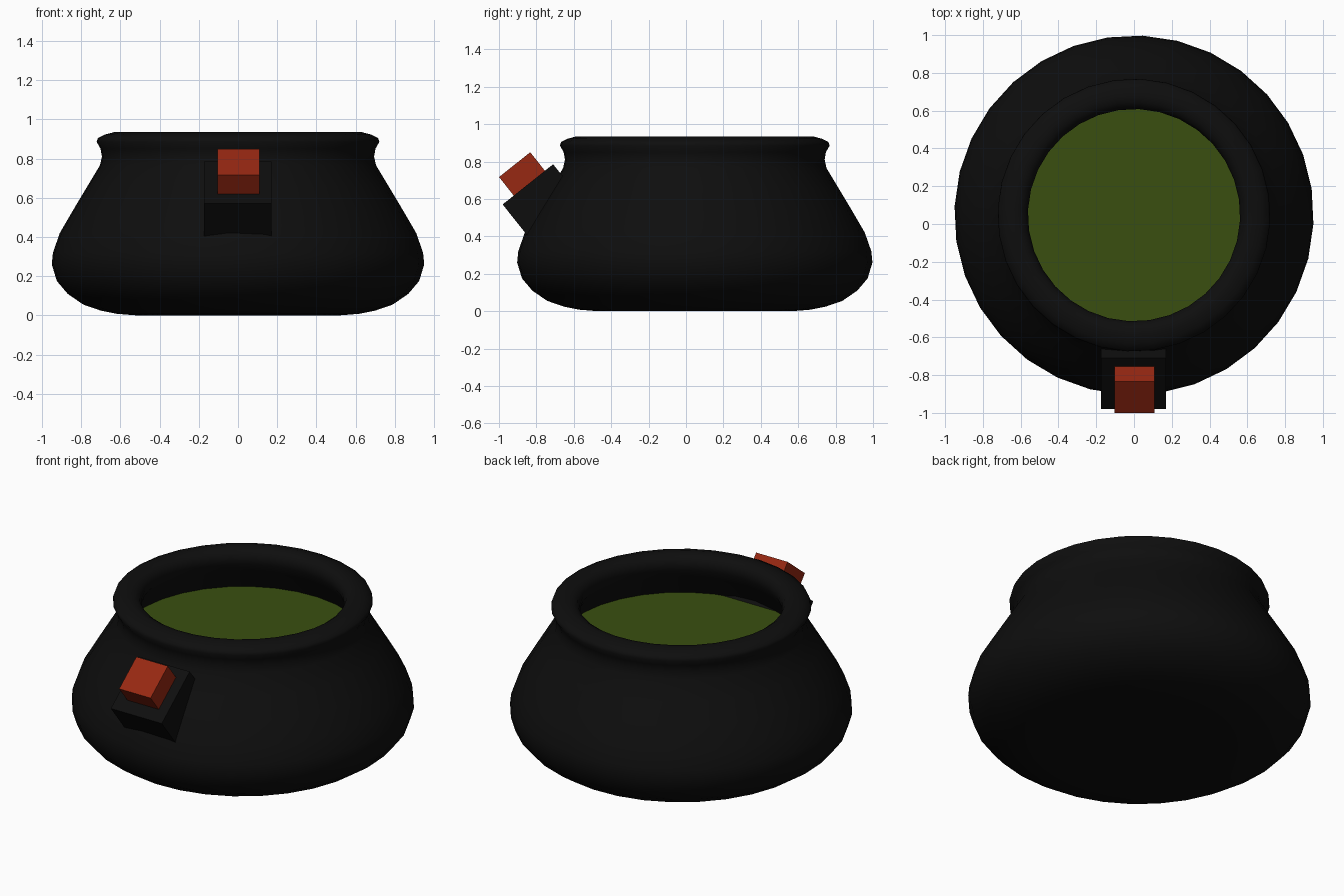
import bpy, bmesh, math
from mathutils import Matrix

if "Cube" in bpy.data.objects:
    bpy.data.objects.remove(bpy.data.objects["Cube"])

POT_Y = 0.047          # the pot sits slightly behind the centre
TILT = math.radians(38.5)


def material(name, rgb):
    m = bpy.data.materials.new(name)
    m.diffuse_color = (*rgb, 1)
    m.use_nodes = True
    m.node_tree.nodes["Principled BSDF"].inputs["Base Color"].default_value = m.diffuse_color
    return m


iron = material("black_iron", (0.0043, 0.0043, 0.0043))
red = material("red", (0.31, 0.021, 0.006))
green = material("murky_green", (0.041, 0.078, 0.005))


def finish(name, bm, mat):
    bmesh.ops.recalc_face_normals(bm, faces=bm.faces)
    me = bpy.data.meshes.new(name)
    bm.to_mesh(me)
    bm.free()
    me.materials.append(mat)
    ob = bpy.data.objects.new(name, me)
    bpy.context.collection.objects.link(ob)
    return ob


def lathe(name, profile, mat, steps=32, turn=0.0):
    """Spin a profile of (radius, height) around the pot's axis."""
    bm = bmesh.new()
    rings = []
    for r, z in profile:
        rings.append([bm.verts.new((r * math.cos(turn + i * math.tau / steps),
                                    r * math.sin(turn + i * math.tau / steps), z))
                      for i in range(steps)])
    for a, b in zip(rings, rings[1:]):
        for i in range(steps):
            j = (i + 1) % steps
            bm.faces.new((a[i], a[j], b[j], b[i]))
    bm.faces.new(rings[0])
    bm.faces.new(rings[-1])
    ob = finish(name, bm, mat)
    ob.location.y = POT_Y
    return ob


def tilted_cube(name, size, x, y, z, mat):
    bm = bmesh.new()
    bmesh.ops.create_cube(bm, size=size, matrix=Matrix.Rotation(TILT, 4, 'X'))
    ob = finish(name, bm, mat)
    ob.location = (x, y, z)
    return ob


# Pot: outer belly, neck, rolled rim, then the inner wall down to the floor
profile = [
    (0.52, 0.0), (0.62, 0.008), (0.70, 0.024), (0.79, 0.055), (0.87, 0.11),
    (0.925, 0.175), (0.951, 0.26), (0.945, 0.32), (0.91, 0.42),
    (0.84, 0.54), (0.77, 0.657), (0.705, 0.765), (0.695, 0.81), (0.702, 0.85),
    (0.722, 0.885), (0.715, 0.905), (0.68, 0.922), (0.635, 0.934),
    (0.60, 0.927), (0.575, 0.91), (0.562, 0.88), (0.565, 0.845), (0.595, 0.79),
    (0.68, 0.655), (0.80, 0.42), (0.84, 0.27), (0.76, 0.15), (0.55, 0.09),
]
pot = lathe("pot", profile, iron, turn=math.radians(-2.8))
bpy.context.view_layer.objects.active = pot
pot.select_set(True)
bpy.ops.object.shade_smooth_by_angle(angle=math.radians(50))

# Liquid: thin disc filling the pot to just below the neck
lathe("liquid", [(0.69, 0.645), (0.69, 0.655)], green, turn=math.radians(-2.8))

# Front block and the smaller button set into it
tilted_cube("front_block", 0.345, -0.002, -0.738, 0.543, iron)
tilted_cube("button", 0.213, 0.002, -0.85, 0.70, red)
